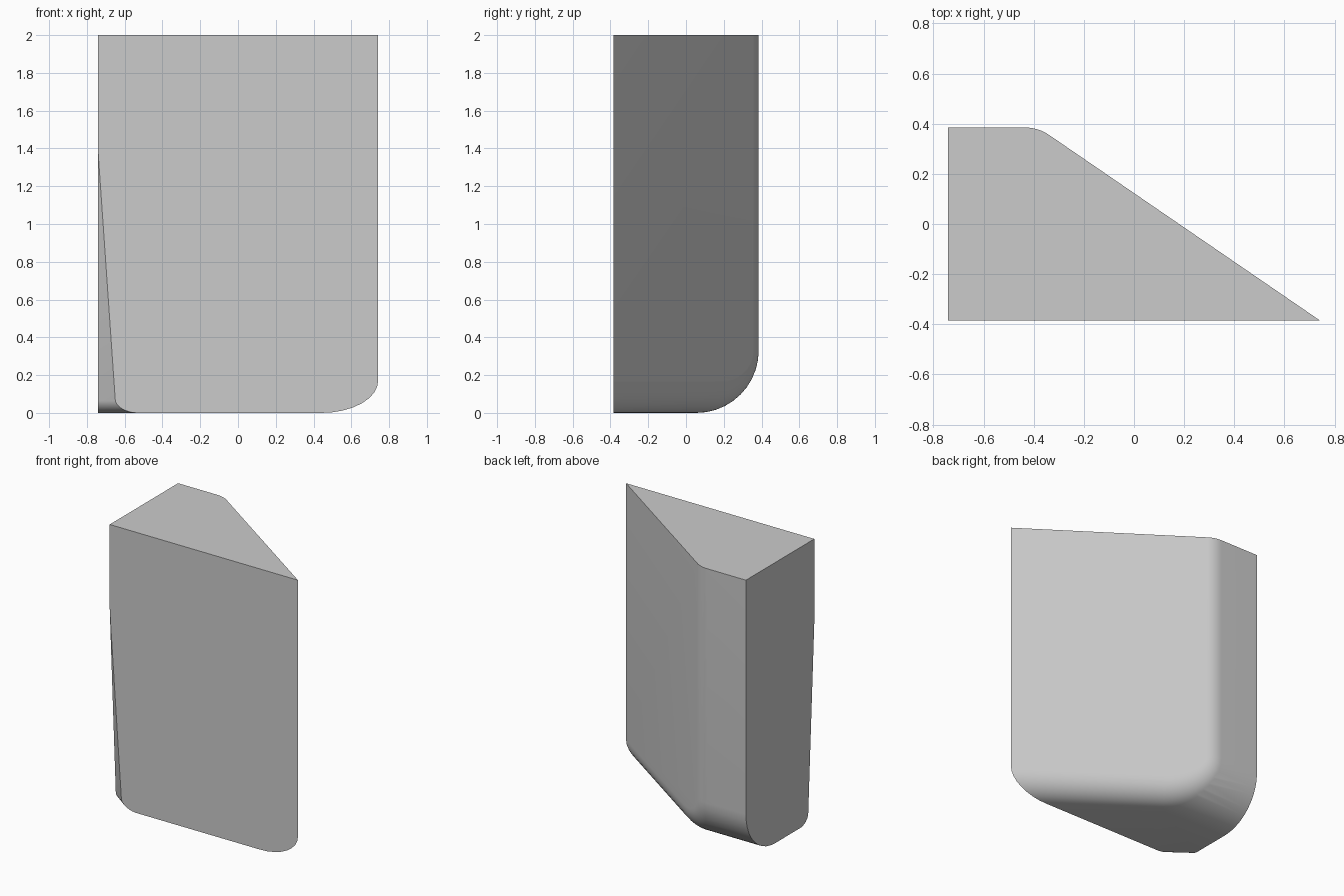
import bpy, bmesh
from math import sin, cos, radians
from mathutils import Vector

if "Cube" in bpy.data.objects:
    bpy.data.objects.remove(bpy.data.objects["Cube"])

LEFT, TIP, FRONT, BACK, TOP = -0.742, 0.742, -0.385, 0.385, 2.0
BIG_R, EDGE_R, SMALL_R = 0.33, 0.17, 0.075
SLANT = Vector((0.565, 0.825, 0)).normalized()
SLANT_D = SLANT.dot(Vector((TIP, FRONT, 0)))


def turn(a, b, t):
    """Unit vector part of the way from a to b."""
    ang = a.angle(b)
    return (a * sin((1 - t) * ang) + b * sin(t * ang)) / sin(ang)


def cut(bm, point, normal):
    """Slice off everything in front of a plane and close the hole."""
    geom = bm.verts[:] + bm.edges[:] + bm.faces[:]
    bmesh.ops.bisect_plane(bm, geom=geom, dist=1e-6, plane_co=point,
                           plane_no=normal, clear_outer=True)
    rim = [e for e in bm.edges if e.is_boundary]
    if rim:
        bmesh.ops.holes_fill(bm, edges=rim, sides=0)


# Side profile: flat base, rounded lower back edge, upright back
profile = [((-0.8, 0.0), Vector((0, 0, -1)))]
for i in range(11):
    a = radians(9 * i)
    m = Vector((0, sin(a), -cos(a)))
    profile.append(((BACK - BIG_R + BIG_R * m.y, BIG_R + BIG_R * m.z), m))
profile.append(((BACK, TOP), Vector((0, 1, 0))))

# Left end, plus a rolled edge where the profile meets the slanted face
points = [Vector((LEFT, -0.8, TOP)),
          Vector(((SLANT_D + 0.8 * SLANT.y) / SLANT.x, -0.8, TOP))]
for (y, z), m in profile:
    points.append(Vector((LEFT, y, z)))
    spine = Vector((0, y, z)) - m * EDGE_R
    spine.x = (SLANT_D - EDGE_R - SLANT.y * spine.y) / SLANT.x
    points += [spine + turn(m, SLANT, k / 8) * EDGE_R for k in range(9)]

bm = bmesh.new()
for p in points:
    bm.verts.new(p)
hull = bmesh.ops.convex_hull(bm, input=bm.verts[:])
junk = set(hull["geom_interior"]) | set(hull["geom_unused"])
bmesh.ops.delete(bm, geom=[v for v in junk if isinstance(v, bmesh.types.BMVert)],
                 context='VERTS')

# Flat front face
cut(bm, Vector((0, FRONT, 0)), Vector((0, -1, 0)))

# Tapering chamfer on the front left edge, rounded into the base
low = Vector((-0.65, FRONT, 0.07))
q = (low - Vector((LEFT, FRONT, 1.4))).cross(
    Vector((LEFT, -0.317, 0.07)) - Vector((LEFT, FRONT, 1.4))).normalized()
if q.x > 0:
    q = -q
axis = low - q * SMALL_R
axis.z = SMALL_R
for k in range(7):
    n = turn(q, Vector((0, 0, -1)), k / 7)
    cut(bm, axis + n * SMALL_R, n)

bmesh.ops.remove_doubles(bm, verts=bm.verts[:], dist=1e-4)
bmesh.ops.dissolve_limit(bm, angle_limit=radians(0.5),
                         verts=bm.verts[:], edges=bm.edges[:])
bmesh.ops.recalc_face_normals(bm, faces=bm.faces[:])

mesh = bpy.data.meshes.new("rounded_wedge_block")
bm.to_mesh(mesh)
bm.free()
block = bpy.data.objects.new("rounded_wedge_block", mesh)
bpy.context.collection.objects.link(block)
bpy.context.view_layer.objects.active = block
block.select_set(True)
bpy.ops.object.shade_smooth_by_angle(angle=radians(20))
